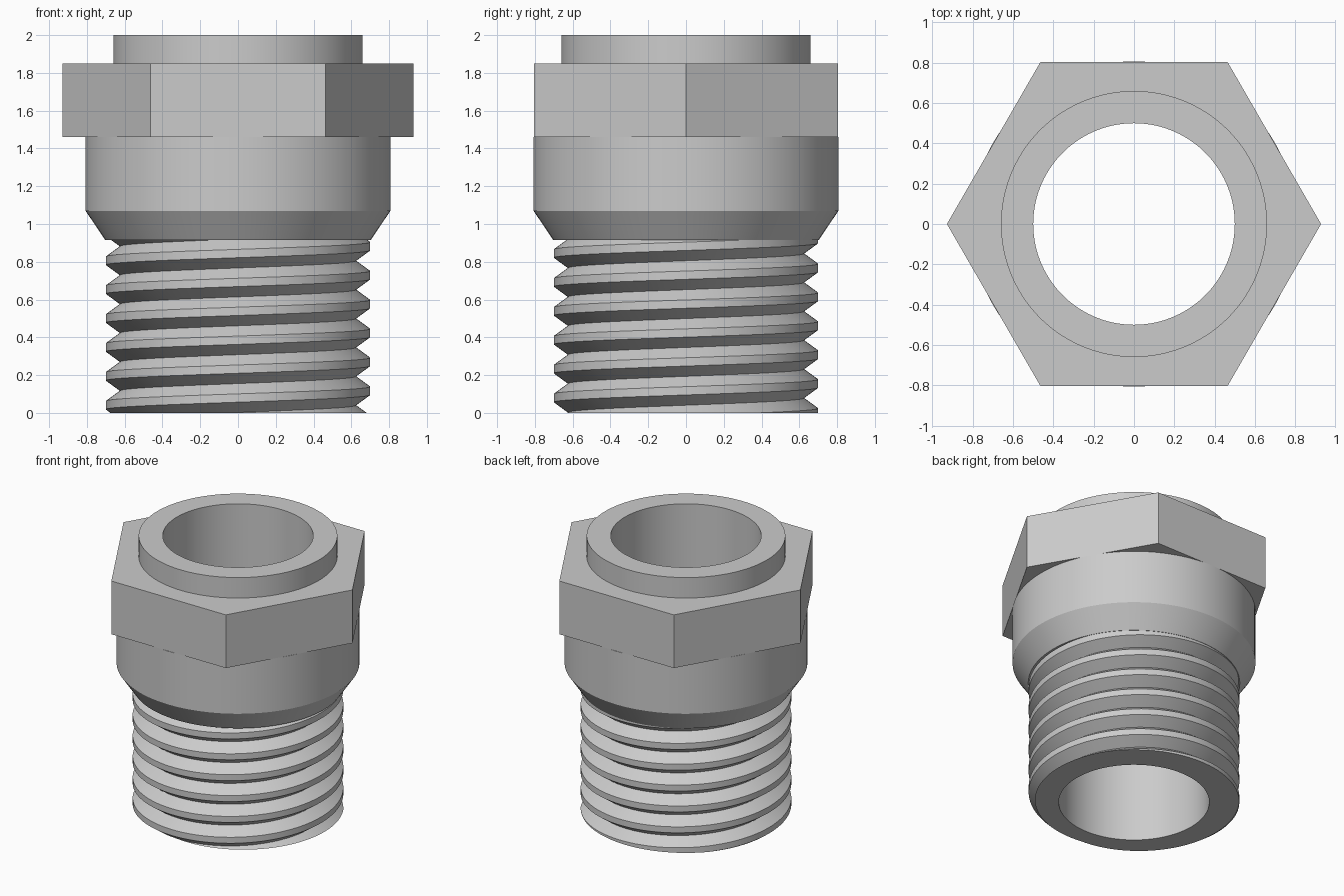
import bpy, bmesh
from math import sin, cos, pi, radians

if "Cube" in bpy.data.objects:
    bpy.data.objects.remove(bpy.data.objects["Cube"])

N = 120                                     # columns around the axis
PITCH, CREST, ROOT = 0.153, 0.70, 0.625     # screw thread
FLAT, PHASE, THREAD_TOP = 0.044, 0.117, 0.915
BORE, COLLAR = 0.50, 0.66


def thread_radius(z, turn):
    """Flat crests separated by V grooves, advancing one pitch per turn."""
    d = (z - PHASE - turn * PITCH + PITCH / 2) % PITCH - PITCH / 2
    t = max(0, abs(d) - FLAT / 2) / ((PITCH - FLAT) / 2)
    return CREST + (ROOT - CREST) * t


def thread_profile(turn):
    pts = []
    for k in range(-3, 8):
        for dz in (-PITCH / 2, -FLAT / 2, FLAT / 2):
            z = PHASE + (k + turn) * PITCH + dz
            z = min(max(z, 0), THREAD_TOP)
            pts.append((thread_radius(z, turn), z))
    return pts


def revolve(name, profile_at):
    """Closed ring of profiles; profile_at(turn) gives (radius, z) points."""
    bm = bmesh.new()
    cols = []
    for i in range(N + 1):
        a = 2 * pi * i / N
        cols.append([bm.verts.new((r * cos(a), r * sin(a), z))
                     for r, z in profile_at(i / N)])
    for c, d in zip(cols, cols[1:]):
        for j in range(len(c)):
            k = (j + 1) % len(c)
            bm.faces.new((c[j], d[j], d[k], c[k]))
    bmesh.ops.remove_doubles(bm, verts=bm.verts, dist=1e-5)
    bmesh.ops.dissolve_degenerate(bm, edges=bm.edges, dist=1e-5)
    bmesh.ops.recalc_face_normals(bm, faces=bm.faces)
    mesh = bpy.data.meshes.new(name)
    bm.to_mesh(mesh)
    bm.free()
    ob = bpy.data.objects.new(name, mesh)
    bpy.context.collection.objects.link(ob)
    bpy.context.view_layer.objects.active = ob
    bpy.ops.object.select_all(action='DESELECT')
    ob.select_set(True)
    bpy.ops.object.shade_smooth_by_angle(angle=radians(20))
    return ob


# Threaded shank, tapered shoulder, top collar and through bore
def body_profile(turn):
    return ([(BORE, 0)] + thread_profile(turn) +
            [(0.703, THREAD_TOP), (0.807, 1.07), (0.807, 1.46),
             (COLLAR, 1.46), (COLLAR, 2), (BORE, 2)])


revolve("threaded_body", body_profile)


# Hexagonal wrench nut around the collar
def hex_profile(turn):
    r = 0.804 / cos((turn * 2 * pi) % (pi / 3) - pi / 6)
    return [(COLLAR, 1.46), (r, 1.46), (r, 1.85), (COLLAR, 1.85)]


revolve("hex_nut", hex_profile)
